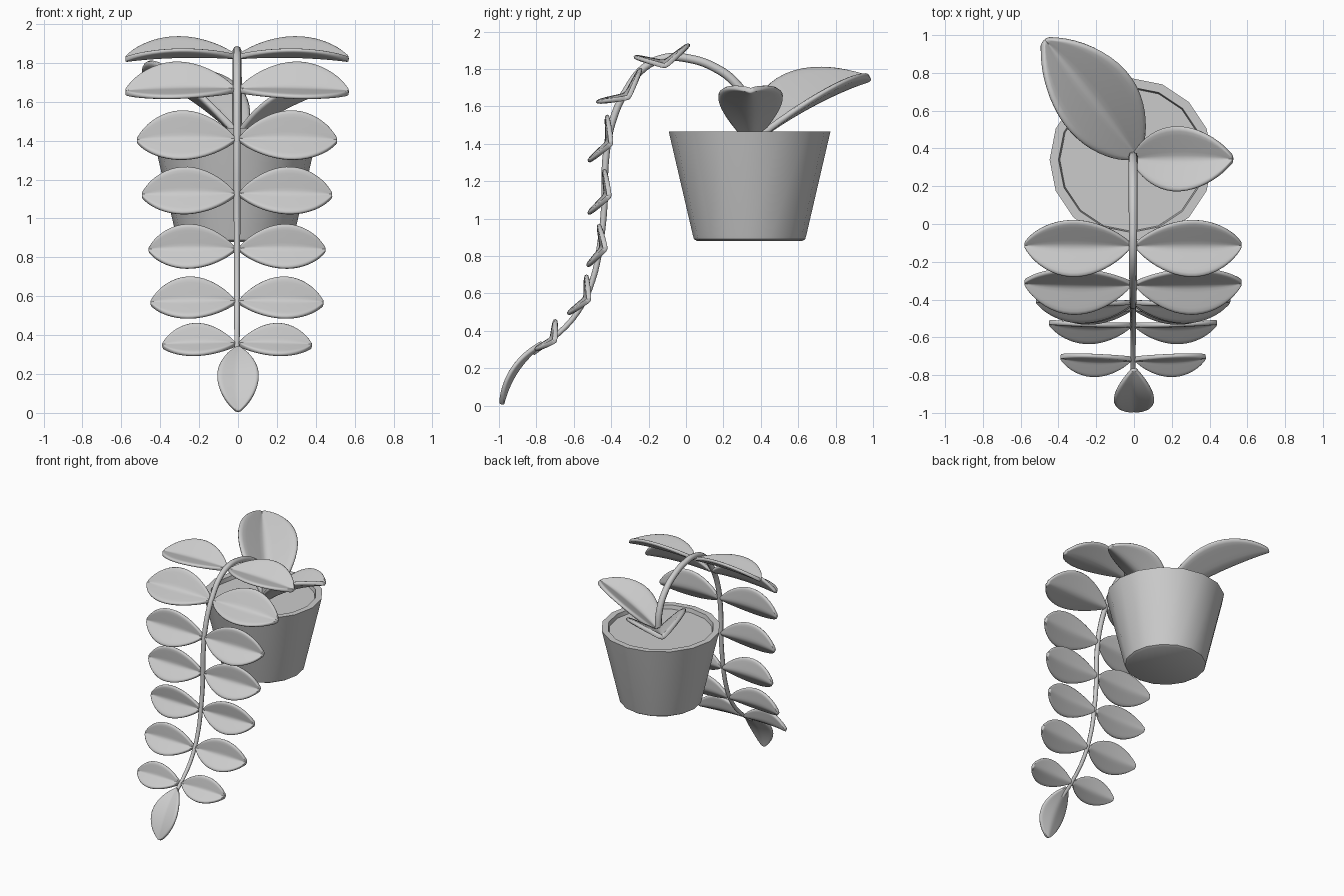
import bpy, bmesh, math
from mathutils import Vector

cube = bpy.data.objects.get("Cube")
if cube:
    bpy.data.objects.remove(cube, do_unlink=True)

# Single clay grey for every part
clay = bpy.data.materials.new("clay_grey")
clay.use_nodes = True
GREY = (0.6, 0.6, 0.6, 1)
clay.diffuse_color = GREY
clay.node_tree.nodes["Principled BSDF"].inputs["Base Color"].default_value = GREY


def add_object(name, data):
    data.materials.append(clay)
    obj = bpy.data.objects.new(name, data)
    bpy.context.collection.objects.link(obj)
    return obj


def mesh_object(name, bm):
    bmesh.ops.recalc_face_normals(bm, faces=bm.faces[:])
    mesh = bpy.data.meshes.new(name)
    bm.to_mesh(mesh)
    bm.free()
    obj = add_object(name, mesh)
    bpy.ops.object.select_all(action="DESELECT")
    obj.select_set(True)
    bpy.context.view_layer.objects.active = obj
    bpy.ops.object.shade_smooth_by_angle(angle=math.radians(35))
    return obj


def lathe(name, profile, center, sides=16):
    """Spin a (radius, height) profile around a vertical axis."""
    bm = bmesh.new()
    rings = []
    for r, z in profile:
        rings.append([bm.verts.new((center[0] + r * math.cos(a), center[1] + r * math.sin(a), z))
                      for a in (math.tau * i / sides for i in range(sides))])
    for low, high in zip(rings, rings[1:]):
        for i in range(sides):
            j = (i + 1) % sides
            bm.faces.new((low[i], low[j], high[j], high[i]))
    bm.faces.new(rings[0])
    bm.faces.new(rings[-1])
    return mesh_object(name, bm)


def leaf(name, base, tip, opening, half_width, fold, bulge, thickness=0.026):
    """Folded leaf: a V-shaped blade along base-tip, edges raised towards opening."""
    base, tip = Vector(base), Vector(tip)
    along = (tip - base).normalized()
    across = Vector(opening).cross(along).normalized()
    up = along.cross(across)
    rows, cols = 12, 8
    bm = bmesh.new()
    grid = []
    for i in range(rows + 1):
        t = (1 - math.cos(math.pi * i / rows)) / 2
        width = half_width * max(0.08, max(0, math.sin(math.pi * t ** 1.12)) ** 0.62)
        spine = base.lerp(tip, t) + up * bulge * 4 * t * (1 - t)
        row = []
        for j in range(cols + 1):
            s = 2 * j / cols - 1
            row.append(bm.verts.new(spine + across * s * width * math.cos(fold)
                                    + up * abs(s) * width * math.sin(fold)))
        grid.append(row)
    for a, b in zip(grid, grid[1:]):
        for j in range(cols):
            bm.faces.new((a[j], a[j + 1], b[j + 1], b[j]))
    obj = mesh_object(name, bm)
    for poly in obj.data.polygons:
        poly.use_smooth = True
    obj.data.set_sharp_from_angle(angle=math.pi)
    solid = obj.modifiers.new("thickness", "SOLIDIFY")
    solid.thickness, solid.offset = thickness, 0
    sub = obj.modifiers.new("soften", "SUBSURF")
    sub.levels = sub.render_levels = 1
    return obj


# Pot with a thick rim, and the soil inside
POT = (-0.015, 0.34)
lathe("pot", [(0.28, 0.88), (0.297, 0.89), (0.303, 0.91), (0.432, 1.465),
              (0.385, 1.465), (0.375, 1.41)], POT)
lathe("soil", [(0.37, 1.40), (0.378, 1.435)], POT)

# Arching, tapering stem as (y, z) points
STEM_X = -0.005
path = [(0.36, 1.40), (0.34, 1.6), (0.26, 1.73), (0.15, 1.81), (0.02, 1.855),
        (-0.11, 1.86), (-0.22, 1.81), (-0.31, 1.70), (-0.39, 1.53), (-0.43, 1.31),
        (-0.435, 1.1), (-0.455, 0.89), (-0.5, 0.67), (-0.58, 0.5), (-0.7, 0.37), (-0.82, 0.28)]
curve = bpy.data.curves.new("stem", "CURVE")
curve.dimensions = "3D"
curve.bevel_depth = 0.026
curve.bevel_resolution = 2
curve.resolution_u = 5
curve.use_fill_caps = True
spline = curve.splines.new("BEZIER")
spline.bezier_points.add(len(path) - 1)
for i, (point, (y, z)) in enumerate(zip(spline.bezier_points, path)):
    point.co = (STEM_X, y, z)
    point.handle_left_type = point.handle_right_type = "AUTO"
    point.radius = 1 - 0.5 * i / (len(path) - 1)
add_object("stem", curve)

# Leaf pairs: upper edge (y, z), lower edge (y, z), reach in x
pairs = [((0.025, 1.935), (-0.285, 1.865), 0.575),
         ((-0.235, 1.81), (-0.485, 1.62), 0.575),
         ((-0.42, 1.56), (-0.525, 1.30), 0.515),
         ((-0.435, 1.27), (-0.525, 1.02), 0.49),
         ((-0.465, 0.975), (-0.53, 0.74), 0.455),
         ((-0.53, 0.705), (-0.635, 0.485), 0.445),
         ((-0.695, 0.465), (-0.81, 0.295), 0.385)]
FOLD = math.radians(24)
for n, (upper, lower, reach) in enumerate(pairs, 1):
    upper, lower = Vector((0, *upper)), Vector((0, *lower))
    chord = upper - lower
    opening = Vector((0, -chord.z, chord.y)).normalized()
    half = chord.length / 2
    ridge = (upper + lower) / 2 - opening * half * math.tan(FOLD)
    for side, sign in (("left", 1), ("right", -1)):
        start = ridge + Vector((STEM_X + sign * 0.008, 0, 0))
        end = ridge - opening * 0.015 + Vector((STEM_X + sign * reach, 0, 0))
        leaf(f"stem_leaf_{n}_{side}", start, end, opening, half / math.cos(FOLD), FOLD, 0.01)

# Single leaf closing the stem
leaf("end_leaf", (0, -0.765, 0.335), (0, -0.985, 0.006), (0, -0.82, 0.57),
     0.113, math.radians(13), 0.035)

# Two leaves growing from the soil
leaf("large_soil_leaf", (0.02, 0.35, 1.41), (-0.475, 0.975, 1.745), (0.1, 0.08, 1),
     0.265, math.radians(32), 0.025, 0.035)
leaf("small_soil_leaf", (-0.01, 0.345, 1.41), (0.525, 0.345, 1.685), (0, 0, 1),
     0.198, math.radians(26), 0.025, 0.03)
